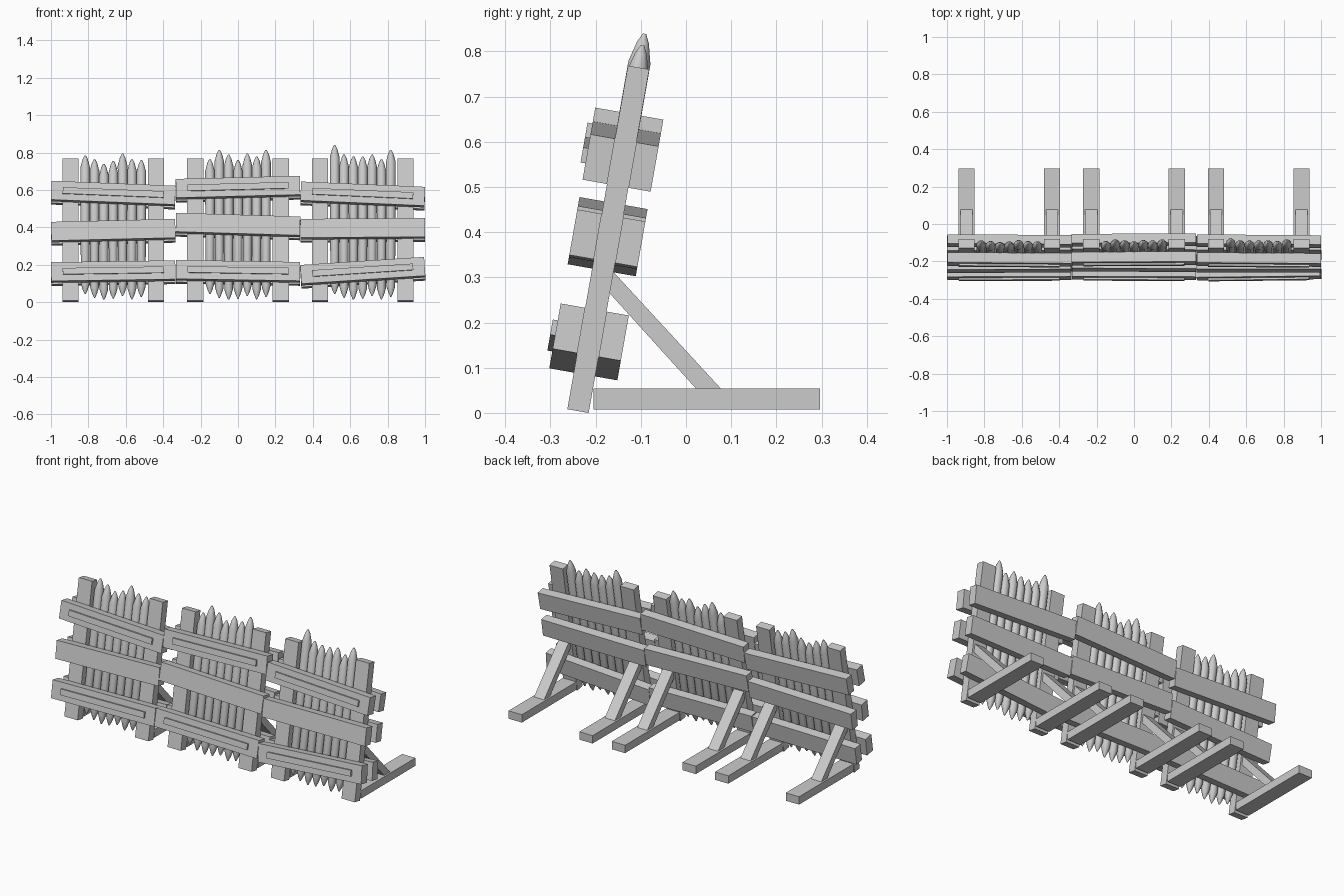
import bpy
import bmesh
from math import radians, atan2, cos, sin, pi
from mathutils import Matrix, Vector

cube = bpy.data.objects.get("Cube")
if cube:
    bpy.data.objects.remove(cube, do_unlink=True)

# One weathered grey for everything
grey = bpy.data.materials.new("weathered_grey_wood")
grey.use_nodes = True
grey.diffuse_color = (0.6, 0.6, 0.6, 1)
grey.node_tree.nodes["Principled BSDF"].inputs["Base Color"].default_value = (0.6, 0.6, 0.6, 1)

LEAN = Matrix.Translation((0, -0.239, 0.004)) @ Matrix.Rotation(radians(-10), 4, 'X')


def finish(name, bm, matrix, smooth=False):
    bmesh.ops.recalc_face_normals(bm, faces=bm.faces)
    mesh = bpy.data.meshes.new(name)
    bm.to_mesh(mesh)
    bm.free()
    mesh.materials.append(grey)
    obj = bpy.data.objects.new(name, mesh)
    bpy.context.collection.objects.link(obj)
    obj.matrix_world = matrix
    if smooth:
        bpy.ops.object.select_all(action='DESELECT')
        obj.select_set(True)
        bpy.context.view_layer.objects.active = obj
        bpy.ops.object.shade_smooth_by_angle(angle=radians(40))
    return obj


def box(name, size, center, frame=Matrix(), roll=0.0):
    bm = bmesh.new()
    bmesh.ops.create_cube(bm, size=1, matrix=Matrix.Diagonal((*size, 1)))
    return finish(name, bm, frame @ Matrix.Translation(center) @ Matrix.Rotation(-roll, 4, 'Y'))


def stake(name, x, bottom, top, frame, sides=10):
    """Round stake sharpened at both ends."""
    profile = [(0.003, bottom), (0.013, bottom + 0.022), (0.023, bottom + 0.055),
               (0.026, top - 0.065), (0.014, top - 0.02), (0.004, top)]
    bm = bmesh.new()
    rings = [[bm.verts.new((r * cos(2 * pi * i / sides), r * sin(2 * pi * i / sides), z))
              for i in range(sides)] for r, z in profile]
    for low, high in zip(rings, rings[1:]):
        for i in range(sides):
            j = (i + 1) % sides
            bm.faces.new((low[i], low[j], high[j], high[i]))
    bm.faces.new(rings[0])
    bm.faces.new(rings[-1])
    return finish(name, bm, frame @ Matrix.Translation((x, 0, 0)), True)


def strut(name, x, width=0.065):
    """Slanted brace, extruded sideways from its side outline."""
    outline = [(0.022, 0.054), (0.077, 0.054), (-0.166, 0.318), (-0.172, 0.268)]
    bm = bmesh.new()
    face = bm.faces.new([bm.verts.new((-width / 2, y, z)) for y, z in outline])
    side = bmesh.ops.extrude_face_region(bm, geom=[face])["geom"]
    bmesh.ops.translate(bm, vec=Vector((width, 0, 0)),
                        verts=[v for v in side if isinstance(v, bmesh.types.BMVert)])
    return finish(name, bm, Matrix.Translation((x, 0, 0)))


LENGTH = 0.664
# Per panel: centre, stake tip heights, rail heights at the right and left ends
panels = [
    ("right", -0.667, (0.78, 0.76, 0.735, 0.75, 0.79, 0.76, 0.755),
     {"top": (0.590, 0.563), "middle": (0.367, 0.383), "bottom": (0.148, 0.158)}),
    ("centre", 0.0, (0.76, 0.81, 0.785, 0.755, 0.79, 0.775, 0.81),
     {"top": (0.600, 0.617), "middle": (0.416, 0.396), "bottom": (0.160, 0.149)}),
    ("left", 0.667, (0.835, 0.785, 0.775, 0.775, 0.785, 0.76, 0.81),
     {"top": (0.586, 0.557), "middle": (0.383, 0.388), "bottom": (0.133, 0.177)}),
]
bottoms = (0.04, 0.02, 0.01, 0.015, 0.03, 0.012, 0.025)

for panel, cx, tips, rails in panels:
    # Posts, ground beams and braces
    for side, dx in (("right", -0.2285), ("left", 0.2285)):
        tag = f"{panel}_panel_{side}"
        box(f"{tag}_post", (0.086, 0.048, 0.772), (cx + dx, 0, 0.386), LEAN)
        box(f"{tag}_ground_beam", (0.086, 0.502, 0.046), (cx + dx, 0.046, 0.031))
        strut(f"{tag}_brace", cx + dx)

    # Row of sharpened stakes
    for i, (tip, low) in enumerate(zip(tips, bottoms)):
        stake(f"{panel}_stake_{i + 1}", cx + (i - 3) * 0.05, low, tip / cos(radians(10)), LEAN)

    # Crooked rails on both faces, with a batten on the outer ones
    for level, (z0, z1) in rails.items():
        roll, z = atan2(z1 - z0, LENGTH), (z0 + z1) / 2
        tag = f"{panel}_{level}"
        box(f"{tag}_front_rail", (LENGTH, 0.055, 0.102), (cx, -0.0515, z), LEAN, roll)
        box(f"{tag}_back_rail", (LENGTH, 0.05, 0.102), (cx, 0.049, z), LEAN, roll)
        if level != "middle":
            box(f"{tag}_batten", (0.54, 0.012, 0.034), (cx, -0.084, z), LEAN, roll)
